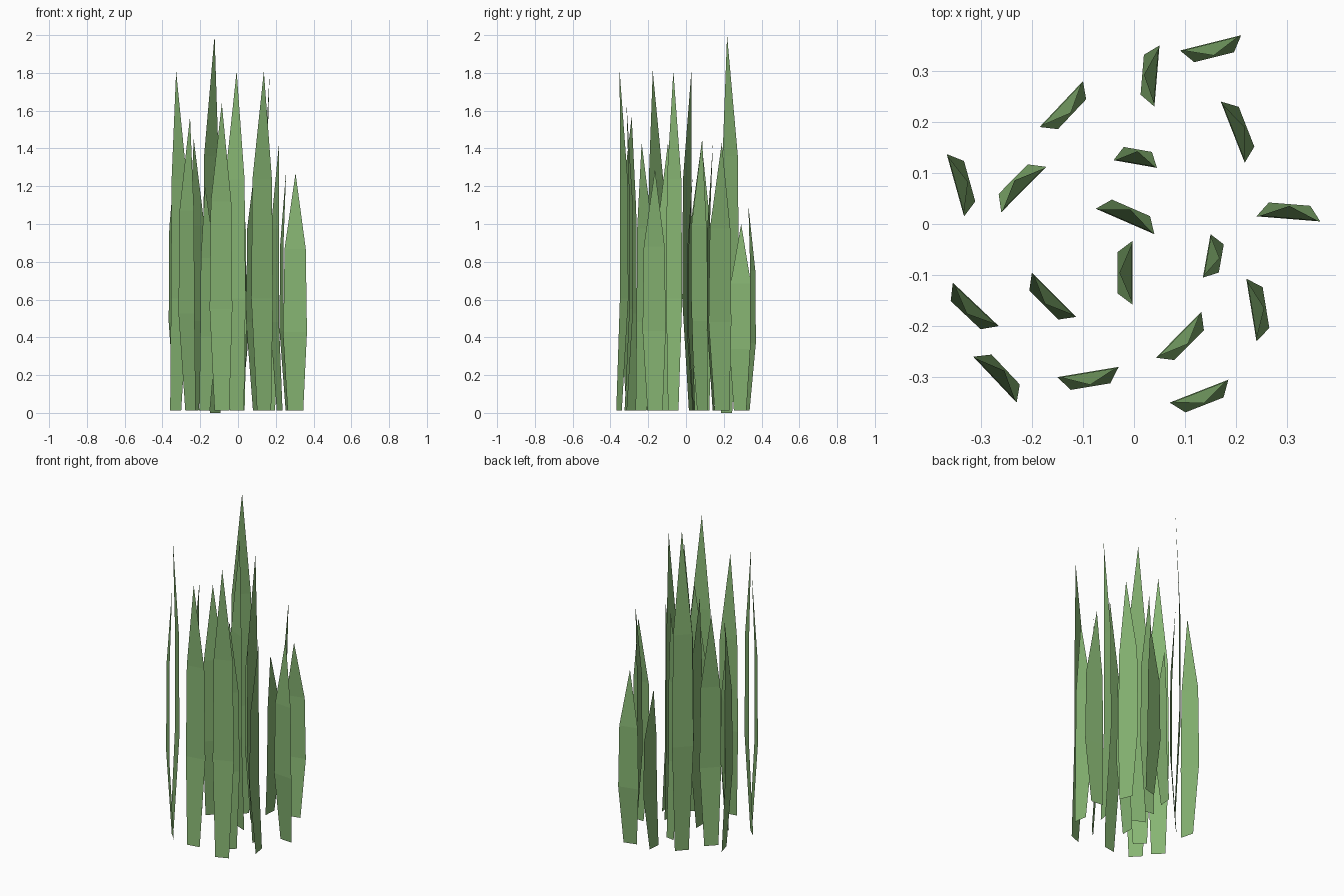
import bpy
import bmesh
from mathutils import Vector

default_cube = bpy.data.objects.get("Cube")
if default_cube:
    bpy.data.objects.remove(default_cube, do_unlink=True)

# One leaf green for every blade
green = bpy.data.materials.new("leaf_green")
green.use_nodes = True
leaf_colour = (0.24, 0.46, 0.17, 1)
green.diffuse_color = leaf_colour
green.node_tree.nodes["Principled BSDF"].inputs["Base Color"].default_value = leaf_colour

# Blade profile: (height share, width share, lean from the root towards the bulge)
PROFILE = [(0, 0.65, 0), (0.33, 1, 1), (0.68, 0.9, 0.95)]
TIP_LEAN = 0.12
BULGE_DEPTH = 0.029

# Ends of each blade's widest line (root lies to the left of first -> second), and height
BLADES = [
    (0.21, 0.37, 0.09, 0.34, 1.1),
    (0.04, 0.23, 0.05, 0.35, 1),
    (-0.1, 0.28, -0.185, 0.19, 2),
    (0.17, 0.24, 0.217, 0.12, 1.43),
    (-0.04, 0.125, 0.045, 0.11, 1.43),
    (-0.367, 0.137, -0.333, 0.015, 1.43),
    (-0.26, 0.023, -0.172, 0.112, 1.45),
    (-0.075, 0.03, 0.04, -0.02, 1.81),
    (-0.003, -0.158, -0.003, -0.033, 1.43),
    (0.15, -0.02, 0.135, -0.105, 1.81),
    (0.24, 0.015, 0.365, 0.005, 1.27),
    (0.22, -0.107, 0.24, -0.23, 1.29),
    (0.132, -0.172, 0.043, -0.262, 1.43),
    (0.185, -0.305, 0.07, -0.35, 1.81),
    (-0.03, -0.28, -0.15, -0.3, 1.64),
    (-0.315, -0.26, -0.23, -0.35, 1.57),
    (-0.113, -0.182, -0.2, -0.095, 1.2),
    (-0.265, -0.2, -0.355, -0.115, 1.81),
]


def grass_blade(name, start, end, height):
    """A folded strip: narrow root, bulging middle and a pointed tip."""
    middle = (start + end) / 2
    half_width = (end - start) / 2
    to_root = Vector((-half_width.y, half_width.x, 0)).normalized()
    lift = 0 if height == 2 else 0.012

    def centre(share, lean):
        place = middle + to_root * BULGE_DEPTH * (1 - lean)
        place.z = lift + share * (height - lift)
        return place

    bm = bmesh.new()
    rows = []
    for share, width, lean in PROFILE:
        c = centre(share, lean)
        rows.append([bm.verts.new(c - half_width * width),
                     bm.verts.new(c + half_width * width)])
    for low, high in zip(rows, rows[1:]):
        bm.faces.new((low[0], low[1], high[1], high[0]))
    tip = bm.verts.new(centre(1, TIP_LEAN))
    bm.faces.new((rows[-1][0], rows[-1][1], tip))

    mesh = bpy.data.meshes.new(name)
    bm.to_mesh(mesh)
    bm.free()
    mesh.materials.append(green)
    blade = bpy.data.objects.new(name, mesh)
    bpy.context.collection.objects.link(blade)
    return blade


# The whole clump
for number, (ax, ay, bx, by, height) in enumerate(BLADES, start=1):
    grass_blade(f"grass_blade_{number}", Vector((ax, ay, 0)), Vector((bx, by, 0)), height)
